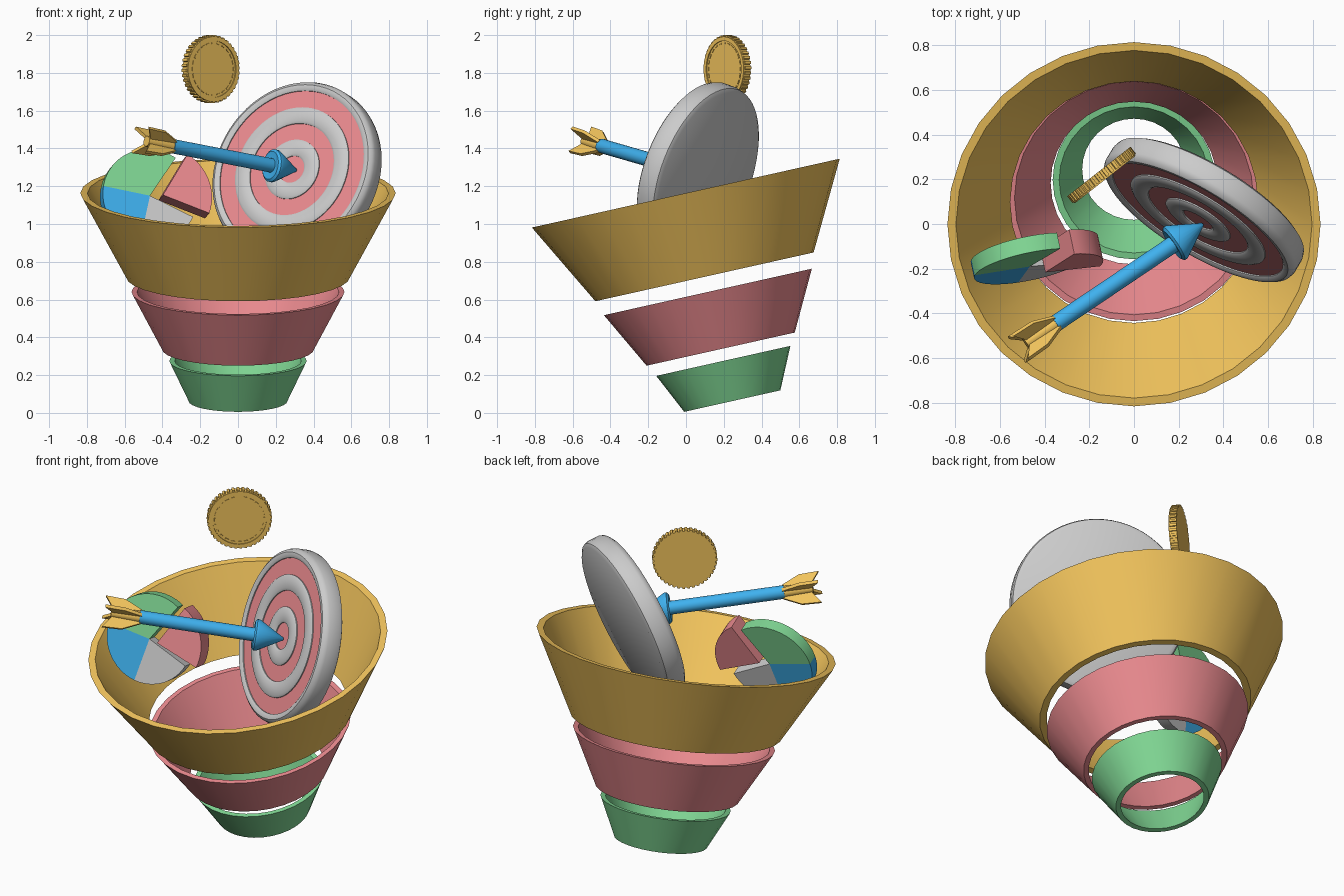
import bpy, bmesh
from math import sin, cos, pi, radians
from mathutils import Matrix, Vector

if "Cube" in bpy.data.objects:
    bpy.data.objects.remove(bpy.data.objects["Cube"])


def material(name, rgb):
    m = bpy.data.materials.new(name)
    m.diffuse_color = (*rgb, 1)
    m.use_nodes = True
    m.node_tree.nodes["Principled BSDF"].inputs["Base Color"].default_value = m.diffuse_color
    return m


ORANGE = material("orange", (0.90, 0.56, 0.11))
RED = material("red", (0.84, 0.26, 0.28))
GREEN = material("green", (0.22, 0.69, 0.30))
BLUE = material("blue", (0.05, 0.44, 0.86))


def finish(bm, name, mat, frame):
    bmesh.ops.remove_doubles(bm, verts=bm.verts, dist=1e-5)
    bmesh.ops.recalc_face_normals(bm, faces=bm.faces)
    me = bpy.data.meshes.new(name)
    bm.to_mesh(me)
    bm.free()
    ob = bpy.data.objects.new(name, me)
    bpy.context.collection.objects.link(ob)
    ob.matrix_world = frame
    if mat:
        me.materials.append(mat)
    bpy.ops.object.select_all(action='DESELECT')
    ob.select_set(True)
    bpy.context.view_layer.objects.active = ob
    bpy.ops.object.shade_smooth_by_angle(angle=radians(35))
    return ob


def lathe(name, profile, mat, frame, segs=48, closed=False):
    """Revolve (radius, height) points about local z."""
    bm = bmesh.new()
    pts = profile + profile[:1] if closed else profile
    verts = [bm.verts.new((r, 0, z)) for r, z in pts]
    edges = [bm.edges.new(p) for p in zip(verts, verts[1:])]
    bmesh.ops.spin(bm, geom=verts + edges, cent=(0, 0, 0), axis=(0, 0, 1),
                   angle=2 * pi, steps=segs, use_merge=True)
    return finish(bm, name, mat, frame)


def prism(name, outline, z0, z1, mat, frame):
    """Extrude a flat outline between two local heights."""
    bm = bmesh.new()
    face = bm.faces.new([bm.verts.new((x, y, z0)) for x, y in outline])
    ext = bmesh.ops.extrude_face_region(bm, geom=[face])
    top = [v for v in ext["geom"] if isinstance(v, bmesh.types.BMVert)]
    bmesh.ops.translate(bm, verts=top, vec=(0, 0, z1 - z0))
    # extrude_face_region keeps the source face as the other cap
    return finish(bm, name, mat, frame)


def standing(loc, turn, lean):
    """Frame whose local z faces the front, turned about z and leaning back."""
    return (Matrix.Translation(loc) @ Matrix.Rotation(radians(turn), 4, 'Z')
            @ Matrix.Rotation(radians(90 - lean), 4, 'X'))


# Tilted funnel of three tapered rings: lower/upper radius and height on axis
funnel = Matrix.Translation((0, 0.245, 0.0625)) @ Matrix.Rotation(radians(12.6), 4, 'X')
for name, r0, r1, h0, h1, w, mat in (
        ("funnel_bottom_ring", 0.261, 0.364, 0.0, 0.218, 0.029, GREEN),
        ("funnel_middle_ring", 0.402, 0.564, 0.282, 0.592, 0.029, RED),
        ("funnel_top_ring", 0.592, 0.835, 0.674, 1.128, 0.038, ORANGE)):
    lathe(name, [(r0, h0), (r1, h1), (r1 - w, h1), (r0 - w, h0)],
          mat, funnel, 32, closed=True)

# Target board: grey disc with rounded rim and raised grey bands
target = standing((0.285, 0.017, 1.29), -31, 18)
lathe("target_board",
      [(0, -0.12), (0.465, -0.12), (0.485, -0.108), (0.492, -0.085), (0.492, -0.025),
       (0.485, -0.005), (0.468, 0.008), (0.45, 0.008), (0.437, 0), (0.437, -0.02), (0, -0.02)],
      None, target, 64)
for i, (a, b) in enumerate(((0.075, 0.165), (0.255, 0.345))):
    lathe(f"target_grey_band_{i + 1}",
          [(a, -0.02), (a, 0), (a + 0.012, 0.008), (b - 0.012, 0.008), (b, 0), (b, -0.02)],
          None, target, 64, closed=True)
for i, (a, b) in enumerate(((0, 0.075), (0.165, 0.255), (0.345, 0.437))):
    lathe(f"target_red_band_{i + 1}",
          [(a, -0.02), (a, -0.006), (b, -0.006), (b, -0.02)], RED, target, 64)

# Arrow stuck in the bullseye, local z runs along the flight direction
d = Vector((1, 0.674, -0.195)).normalized()
u = Vector((0, 0, 1)).cross(d).normalized()
v = d.cross(u)
arrow = Matrix.Translation((0.31, 0, 1.284)) @ Matrix((u, v, d)).transposed().to_4x4()
lathe("arrow_shaft", [(0, -0.81), (0.038, -0.81), (0.038, -0.15), (0, -0.15)], BLUE, arrow, 24)
lathe("arrow_head", [(0, -0.16), (0.075, -0.17), (0.088, -0.16), (0.088, -0.145), (0.008, -0.004), (0, 0)],
      BLUE, arrow, 24)
lathe("arrow_tail_core", [(0, -0.97), (0.028, -0.97), (0.034, -0.80), (0, -0.80)], ORANGE, arrow, 16)
for i in range(4):
    fin = arrow @ Matrix.Rotation(pi / 4 + i * pi / 2, 4, 'Z') @ Matrix.Rotation(pi / 2, 4, 'X')
    prism(f"arrow_fin_{i + 1}",
          [(0, -0.80), (0.04, -0.80), (0.088, -0.90), (0.092, -1.01), (0.03, -0.965), (0, -0.965)],
          -0.009, 0.009, ORANGE, fin)


# Pie chart wedges, the red one pulled outward and forward
def wedge(name, a0, a1, r, z0, z1, mat, shift=(0, 0, 0)):
    n = 12
    arc = [radians(a0 + (a1 - a0) * i / n) for i in range(n + 1)]
    outline = [(0, 0)] + [(r * cos(a), r * sin(a)) for a in arc]
    prism(name, outline, z0, z1, mat, pie @ Matrix.Translation(shift))


pie = standing((-0.466, -0.19, 1.15), 12, 14)
wedge("pie_green_wedge", 54, 168, 0.255, -0.075, 0, GREEN)
wedge("pie_blue_wedge", 168, 255, 0.255, -0.075, 0, BLUE)
wedge("pie_grey_wedge", 255, 333, 0.255, -0.075, 0, None)
wedge("pie_red_wedge", -22, 57, 0.265, -0.075, 0.04, RED, (0.062, -0.006, 0))

# Coin with a reeded edge, raised rim and a ring of dashes
coin = standing((-0.143, 0.217, 1.82), 38, 0)
teeth = 40
outline = []
for i in range(teeth):
    for f, r in ((0, 0.18), (0.5, 0.18), (0.55, 0.172), (0.95, 0.172)):
        a = 2 * pi * (i + f) / teeth
        outline.append((r * cos(a), r * sin(a)))
prism("coin_body", outline, -0.023, 0.017, ORANGE, coin)
lathe("coin_rim", [(0.15, 0.015), (0.15, 0.023), (0.172, 0.023), (0.172, 0.015)],
      ORANGE, coin, 48, closed=True)
for i in range(24):
    dash = coin @ Matrix.Rotation(2 * pi * i / 24, 4, 'Z')
    prism(f"coin_dash_{i + 1}", [(0.134, -0.011), (0.14, -0.011), (0.14, 0.011), (0.134, 0.011)],
          0.015, 0.021, ORANGE, dash)
